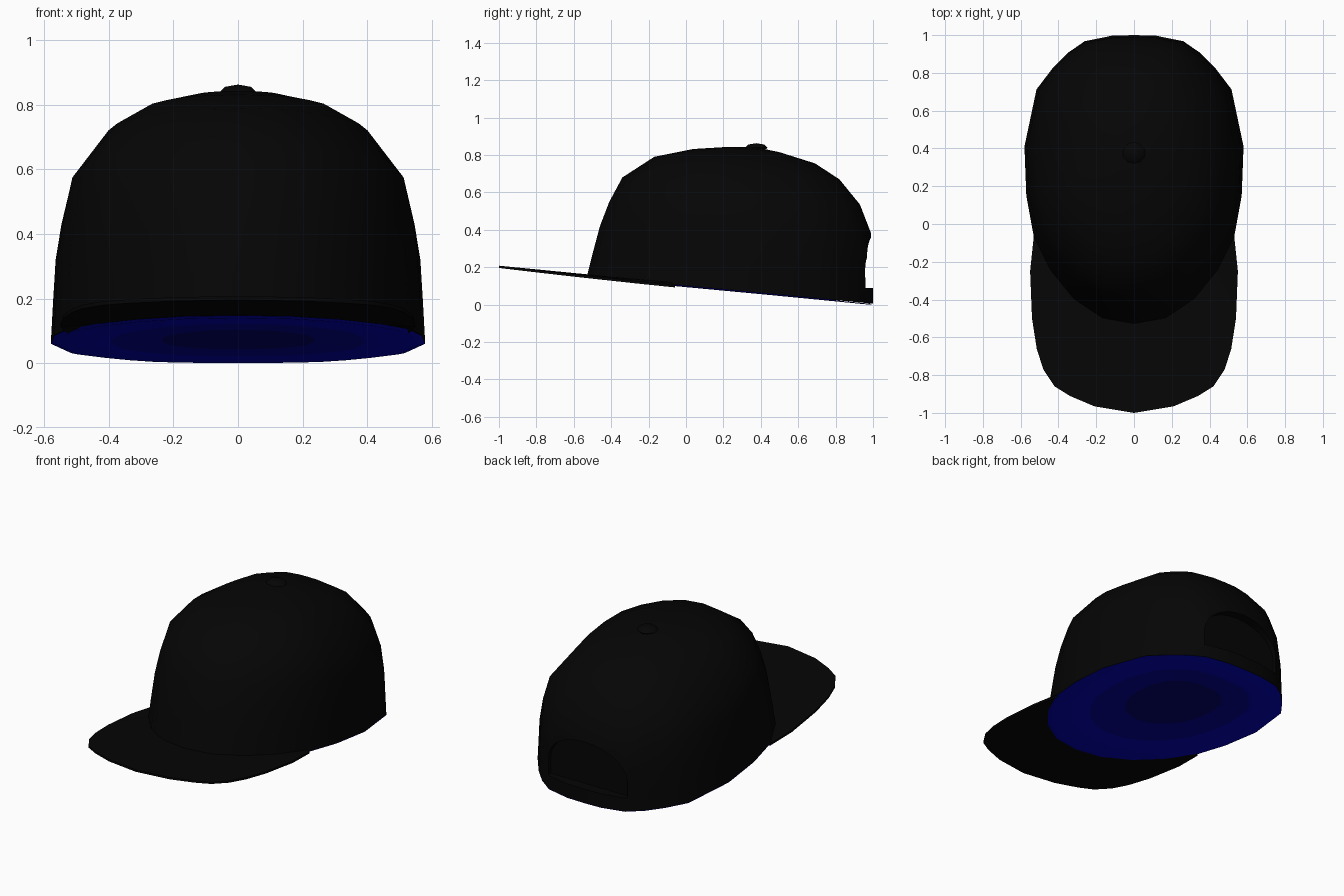
import bpy, bmesh, math

if "Cube" in bpy.data.objects:
    bpy.data.objects.remove(bpy.data.objects["Cube"], do_unlink=True)


def material(name, rgb):
    m = bpy.data.materials.new(name)
    m.use_nodes = True
    m.diffuse_color = (*rgb, 1)
    m.node_tree.nodes["Principled BSDF"].inputs["Base Color"].default_value = (*rgb, 1)
    return m


black = material("black_cloth", (0.0015, 0.0015, 0.0015))
blue = material("blue_lining", (0.0008, 0.0008, 0.5))
mid_blue = material("mid_blue_lining", (0.0008, 0.0008, 0.32))
dark_blue = material("dark_blue_lining", (0.0008, 0.0008, 0.16))


def make_object(name, bm, mats):
    bmesh.ops.recalc_face_normals(bm, faces=bm.faces)
    mesh = bpy.data.meshes.new(name)
    bm.to_mesh(mesh)
    bm.free()
    ob = bpy.data.objects.new(name, mesh)
    bpy.context.collection.objects.link(ob)
    for m in mats:
        mesh.materials.append(m)
    return ob


def activate(ob):
    bpy.ops.object.select_all(action='DESELECT')
    ob.select_set(True)
    bpy.context.view_layer.objects.active = ob


def smooth(ob, degrees=50):
    activate(ob)
    bpy.ops.object.shade_smooth_by_angle(angle=math.radians(degrees))


def bridge(bm, a, b, mat=0):
    n = len(a)
    for i in range(n):
        j = (i + 1) % n
        bm.faces.new((a[i], a[j], b[j], b[i])).material_index = mat


def fan(bm, ring, tip, mat=0):
    for i in range(len(ring)):
        bm.faces.new((ring[i], ring[(i + 1) % len(ring)], tip)).material_index = mat


# Half plan outline of the crown, back to front: (side fraction, depth fraction)
HALF = [(0, 1), (.2, .995), (.45, .945), (.605, .84), (.745, .70), (.89, .513), (1, 0),
        (.983, -.277), (.914, -.51), (.76, -.70), (.55, -.86), (.29, -.968), (0, -1)]
OUTLINE = HALF + [(-u, v) for u, v in HALF[-2:0:-1]]

# Crown levels: front y, front z, half width, side z, back y, back z, middle y
LEVELS = [
    (-.53, .150, .580, .062, 1.00, .005, .41),
    (-.50, .270, .573, .190, 1.00, .100, .41),
    (-.46, .420, .565, .320, 1.00, .240, .41),
    (-.41, .550, .547, .430, .99, .380, .40),
    (-.34, .680, .522, .535, .93, .535, .39),
    (-.17, .790, .408, .695, .82, .670, .37),
    (.04, .832, .290, .775, .69, .755, .37),
    (.22, .843, .125, .830, .50, .815, .37),
]


def crown_ring(level, scale=1.0, lift=0.0):
    fy, fz, w, sz, by, bz, my = level
    pts = []
    for u, v in OUTLINE:
        u, v = u * scale, v * scale
        end_y, end_z = (by, bz) if v > 0 else (fy, fz)
        t = abs(v)
        pts.append((w * u, my + (end_y - my) * t, sz + (end_z - sz) * t + lift))
    return pts


def add_ring(bm, pts):
    return [bm.verts.new(p) for p in pts]


# Crown shell, closed below by a shallow cap
bm = bmesh.new()
rings = [add_ring(bm, crown_ring(lv)) for lv in LEVELS]
for a, b in zip(rings, rings[1:]):
    bridge(bm, a, b)
fan(bm, rings[-1], bm.verts.new((0, .36, .844)))
fan(bm, rings[0], bm.verts.new((0, .41, .095)))
crown = make_object("crown", bm, [black])

# Arched recess above the back strap
arch = [(-.27, .09), (.27, .09)]
arch += [(.27 * math.cos(a), .19 + .185 * math.sin(a))
         for a in (math.pi * i / 14 for i in range(15))]
bm = bmesh.new()
near = add_ring(bm, [(x, .935, z) for x, z in arch])
far = add_ring(bm, [(x, 1.2, z) for x, z in arch])
bridge(bm, near, far)
bm.faces.new(near)
bm.faces.new(far)
cutter = make_object("recess_cutter", bm, [black])
cutter.hide_render = True
mod = crown.modifiers.new("back_recess", 'BOOLEAN')
mod.operation = 'DIFFERENCE'
mod.solver = 'EXACT'
mod.object = cutter
activate(crown)
bpy.ops.object.modifier_apply(modifier=mod.name)
bpy.data.objects.remove(cutter, do_unlink=True)
smooth(crown)

# Lining across the underside, darker toward the middle
bm = bmesh.new()
steps = [(1.0, -.002), (.96, -.007), (.68, -.001), (.41, .005)]
rings = [add_ring(bm, crown_ring(LEVELS[0], s, lift)) for s, lift in steps]
for i, mat in enumerate((0, 0, 1)):
    bridge(bm, rings[i], rings[i + 1], mat)
fan(bm, rings[-1], bm.verts.new((0, .41, .072)), 2)
lining = make_object("lining", bm, [blue, mid_blue, dark_blue])
if sum(p.normal.z * p.area for p in lining.data.polygons) > 0:
    lining.data.flip_normals()
smooth(lining)

# Brim: strip from just inside the crown's front edge to the outer edge
OUTER = [(.53, -.06), (.55, -.25), (.54, -.50), (.515, -.66), (.48, -.77),
         (.42, -.86), (.34, -.91), (.21, -.965), (0, -1.0)]
outer = [(x, y, .092 - .1 * y + .01 * y * y) for x, y in OUTER]
corners = crown_ring(LEVELS[0], .985, .006)[8:13]
inner = [corners[0]]
for a, b in zip(corners, corners[1:]):
    inner += [tuple((p + q) / 2 for p, q in zip(a, b)), b]


def mirrored(half):
    return half + [(-x, y, z) for x, y, z in half[-2::-1]]


bm = bmesh.new()
(bi, bo), (ti, to) = [[add_ring(bm, [(x, y, z + dz) for x, y, z in mirrored(edge)])
                       for edge in (inner, outer)] for dz in (-.006, .006)]
for a, b in ((bi, bo), (ti, to), (bo, to), (bi, ti)):
    for i in range(len(a) - 1):
        bm.faces.new((a[i], a[i + 1], b[i + 1], b[i]))
for i in (0, -1):
    bm.faces.new((bi[i], bo[i], to[i], ti[i]))
smooth(make_object("brim", bm, [black]), 40)

# Button on top
bm = bmesh.new()
bmesh.ops.create_uvsphere(bm, u_segments=10, v_segments=4, radius=1)
bmesh.ops.scale(bm, vec=(.06, .06, .024), verts=bm.verts)
bmesh.ops.translate(bm, vec=(0, .375, .839), verts=bm.verts)
smooth(make_object("top_button", bm, [black]))
